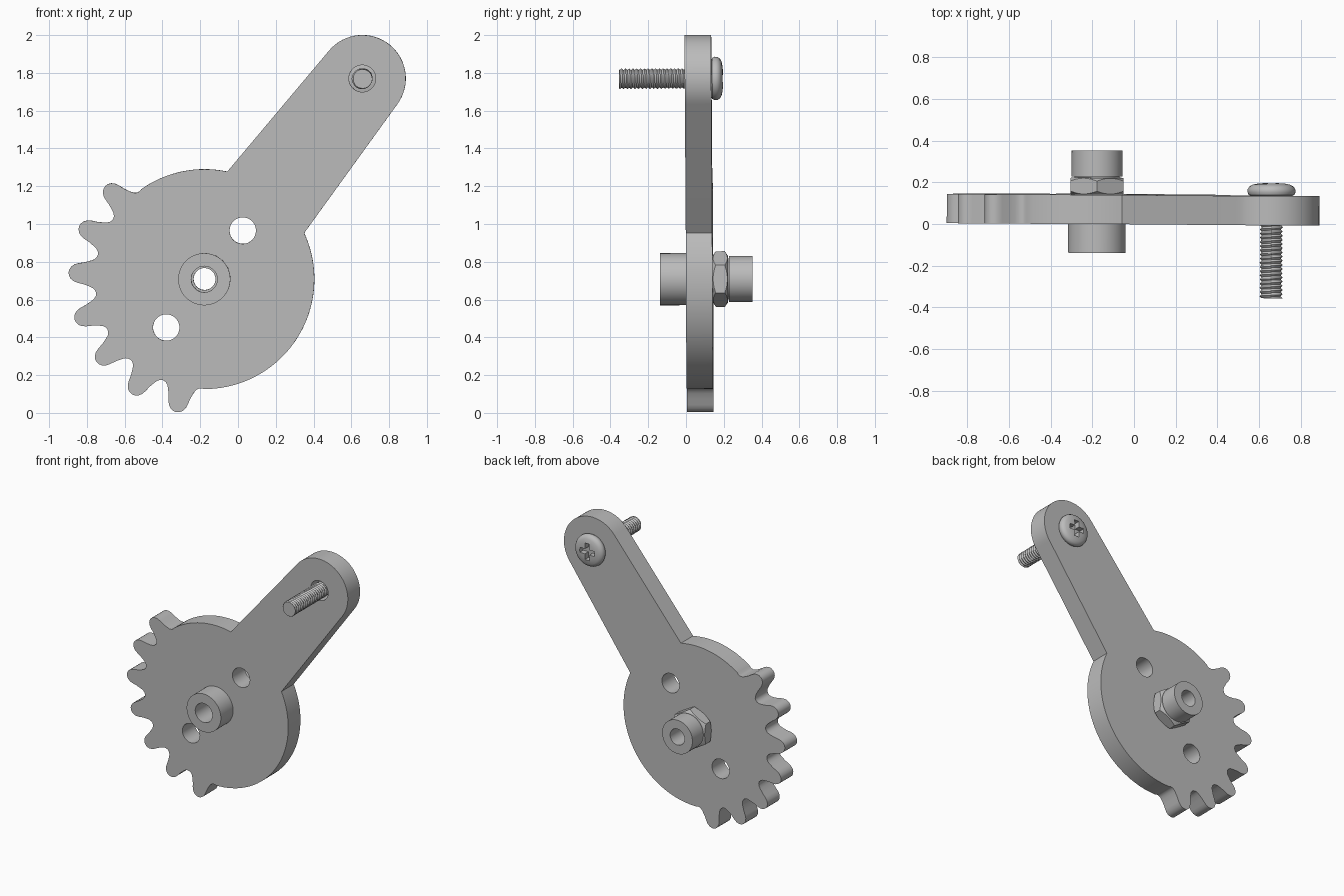
import bpy, bmesh, math
from mathutils import Matrix, Vector

cube = bpy.data.objects.get("Cube")
if cube:
    bpy.data.objects.remove(cube, do_unlink=True)

grey = bpy.data.materials.new("plain grey")
grey.use_nodes = True
grey.diffuse_color = (0.5, 0.5, 0.5, 1)
grey.node_tree.nodes["Principled BSDF"].inputs["Base Color"].default_value = (0.5, 0.5, 0.5, 1)

HUB = (-0.178, 0.708)      # x, z of the pivot
TIP = (0.658, 1.77)        # x, z of the arm end
THICK = 0.14
parts = []


def arc(centre, radius, start, end, steps):
    """Points on a circle in the x-z plane, angles in degrees."""
    angles = [math.radians(start + (end - start) * i / steps) for i in range(steps + 1)]
    return [(centre[0] + radius * math.cos(a), centre[1] + radius * math.sin(a)) for a in angles]


def circle(centre, radius, steps=48):
    return arc(centre, radius, 0, 360, steps)[:-1]


def finish(name, bm):
    bmesh.ops.remove_doubles(bm, verts=bm.verts, dist=1e-5)
    bmesh.ops.recalc_face_normals(bm, faces=bm.faces)
    mesh = bpy.data.meshes.new(name)
    bm.to_mesh(mesh)
    bm.free()
    mesh.materials.append(grey)
    obj = bpy.data.objects.new(name, mesh)
    bpy.context.collection.objects.link(obj)
    return obj


def prism(name, loops, y0, y1):
    """Flat outline with holes, extruded along y."""
    curve = bpy.data.curves.new(name, "CURVE")
    curve.dimensions = "2D"
    curve.fill_mode = "BOTH"
    curve.extrude = (y1 - y0) / 2
    for loop in loops:
        spline = curve.splines.new("POLY")
        spline.points.add(len(loop) - 1)
        for point, (x, z) in zip(spline.points, loop):
            point.co = (x, z, 0, 1)
        spline.use_cyclic_u = True
    helper = bpy.data.objects.new(name + " outline", curve)
    bpy.context.collection.objects.link(helper)
    graph = bpy.context.evaluated_depsgraph_get()
    mesh = bpy.data.meshes.new_from_object(helper.evaluated_get(graph))
    bm = bmesh.new()
    bm.from_mesh(mesh)
    for v in bm.verts:
        v.co = Vector((v.co.x, (y0 + y1) / 2 + v.co.z, v.co.y))
    bpy.data.objects.remove(helper)
    bpy.data.meshes.remove(mesh)
    return finish(name, bm)


def lathe(name, centre, profile, steps=48, shape=None):
    """Closed (radius, y) profile turned about a y axis."""
    bm = bmesh.new()
    rings = []
    for i in range(steps):
        a = math.tau * i / steps
        ring = []
        for r, y in profile:
            r = shape(r, y, a) if shape else r
            ring.append(bm.verts.new((centre[0] + r * math.cos(a), y, centre[1] + r * math.sin(a))))
        rings.append(ring)
    n = len(profile)
    for i in range(steps):
        a, b = rings[i], rings[(i + 1) % steps]
        for j in range(n):
            k = (j + 1) % n
            bm.faces.new((a[j], a[k], b[k], b[j]))
    return finish(name, bm)


def combine(obj, cutter, operation):
    mod = obj.modifiers.new("cut", "BOOLEAN")
    mod.operation = operation
    mod.solver = "EXACT"
    mod.object = cutter
    graph = bpy.context.evaluated_depsgraph_get()
    mesh = bpy.data.meshes.new_from_object(obj.evaluated_get(graph))
    obj.modifiers.clear()
    obj.data = mesh
    bpy.data.objects.remove(cutter)
    return obj


# Toothed sector plate with its arm
half = [(0.578, 10.1), (0.582, 8.6), (0.592, 7.4), (0.608, 6.5), (0.64, 5.2),
        (0.672, 4.4), (0.692, 3.7), (0.708, 2.6), (0.717, 1.3)]
tooth = [(r, -d) for r, d in half] + [(0.72, 0)] + [(r, d) for r, d in reversed(half)]
outline = arc(HUB, 0.582, 78, 125, 16)
for i in range(7):
    for r, d in tooth[(1 if i else 0):]:
        outline += arc(HUB, r, 136.8 + 20.2 * i + d, 0, 1)[:1]
outline += arc(HUB, 0.582, 270, 384.8, 40)
outline += arc(TIP, 0.23, -36, 139, 32)
holes = [circle((0.025, 0.965), 0.07), circle((-0.38, 0.452), 0.07),
         circle(HUB, 0.069), circle(TIP, 0.071)]
parts.append(prism("sector_plate", [outline] + holes, 0, THICK))

# Pivot: front bush, hex nut and rear collar
parts.append(lathe("front_bush", HUB, [(0.069, 0), (0.138, 0), (0.138, -0.14), (0.069, -0.14)], 64))
barrel = lathe("hex_nut", HUB, [(0.058, 0.14), (0.124, 0.14), (0.15, 0.158), (0.15, 0.202),
                                (0.124, 0.22), (0.058, 0.22)], 64)
hexagon = prism("hex_cutter", [arc(HUB, 0.147, 30, 330, 5)], 0.1, 0.3)
parts.append(combine(barrel, hexagon, "INTERSECT"))
parts.append(lathe("rear_collar", HUB, [(0.058, 0.215), (0.108, 0.215), (0.108, 0.226), (0.122, 0.226),
                                        (0.122, 0.35), (0.058, 0.35)], 64))

# Screw: helical thread
PITCH, LOW, HIGH = 0.02, -0.35, 0.15


def thread(r, y, a):
    phase = (y / PITCH + a / math.tau) % 1
    return r and 0.046 + 0.009 * (1 - abs(2 * phase - 1))


rows = round((HIGH - LOW) / PITCH * 6)
stem = [(0, LOW)] + [(0.05, LOW + (HIGH - LOW) * i / rows) for i in range(rows + 1)] + [(0, HIGH)]
parts.append(lathe("screw_thread", TIP, stem, 32, thread))

# Screw: rounded head with a cross recess
head = lathe("screw_head", TIP, [(0, 0.138), (0.095, 0.138), (0.109, 0.145), (0.115, 0.158),
                                 (0.114, 0.172), (0.106, 0.185), (0.09, 0.194), (0.06, 0.2), (0, 0.203)])
w, l = 0.018, 0.06
quarter = [(l, -w), (l, w), (w, w)]
cross = []
for i in range(4):
    c, s = [(1, 0), (0, 1), (-1, 0), (0, -1)][i]
    cross += [(TIP[0] + x * c - z * s, TIP[1] + x * s + z * c) for x, z in quarter]
parts.append(combine(head, prism("cross_cutter", [cross], 0.16, 0.3), "DIFFERENCE"))

# Slight lean of the whole assembly, then shading
lean = (Matrix.Translation((0, 0.004, 0)) @ Matrix.Rotation(-0.004, 4, "Z")
        @ Matrix.Rotation(0.004, 4, "X"))
bpy.ops.object.select_all(action="DESELECT")
for obj in parts:
    obj.data.transform(lean)
    obj.select_set(True)
bpy.context.view_layer.objects.active = parts[0]
bpy.ops.object.shade_smooth_by_angle(angle=math.radians(30))
